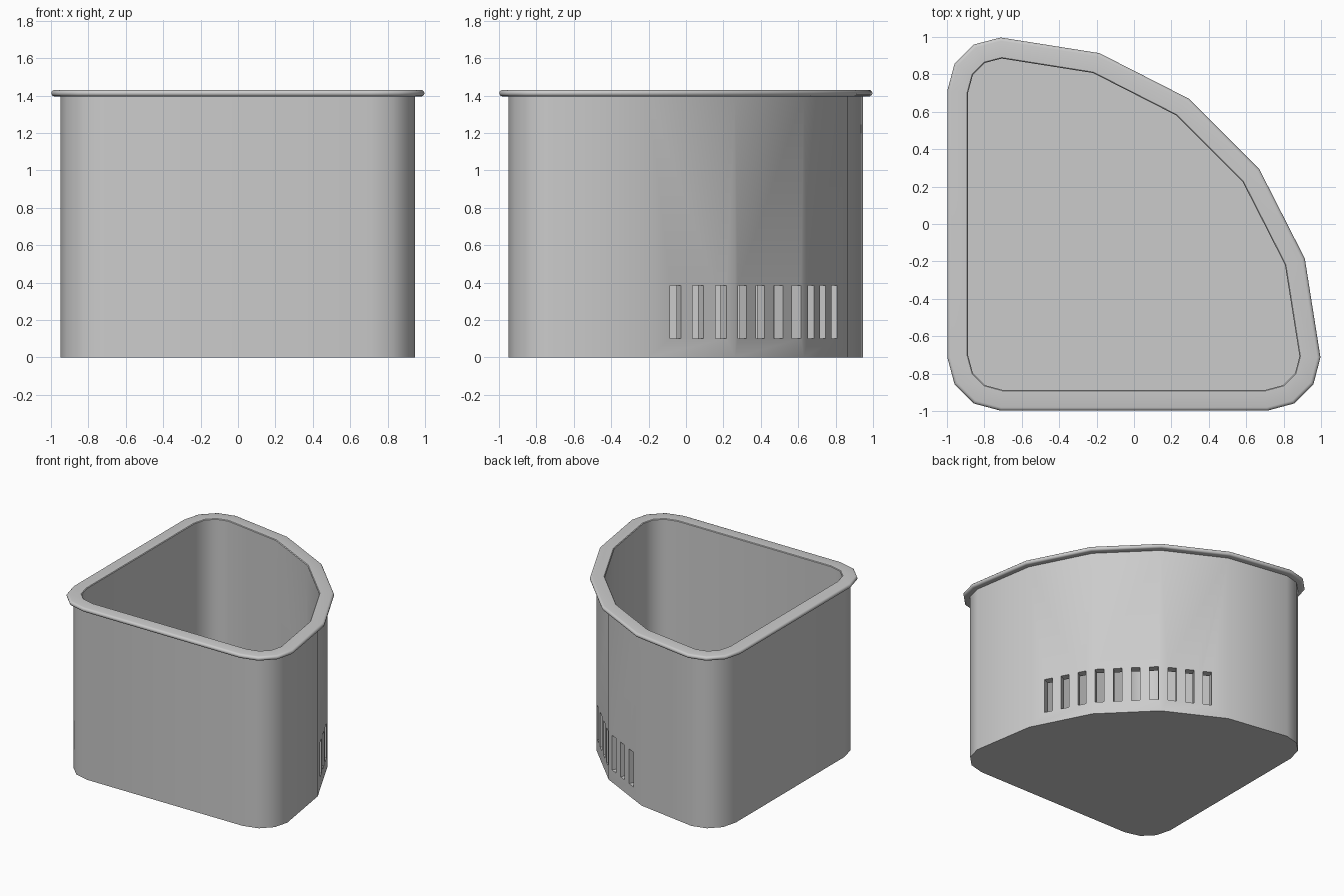
import bpy, bmesh, math
from mathutils import Vector, Matrix

if "Cube" in bpy.data.objects:
    bpy.data.objects.remove(bpy.data.objects["Cube"])

R_CORNER, R_ARC, C = 0.285, 1.71, 0.713


def base_outline():
    # quarter-round outline, counter-clockwise: three soft corners and one big 5-segment arc
    def arc(cx, cy, r, a0, a1, n):
        return [Vector((cx + r * math.cos(math.radians(a0 + (a1 - a0) * i / n)),
                        cy + r * math.sin(math.radians(a0 + (a1 - a0) * i / n))))
                for i in range(n + 1)]
    pts = arc(-C, -C, R_ARC, 0, 90, 5)
    pts += arc(-C, C, R_CORNER, 90, 180, 3)[1:]
    pts += arc(-C, -C, R_CORNER, 180, 270, 3)
    pts += arc(C, -C, R_CORNER, 270, 360, 3)[:-1]
    return pts


def inset(pts, d):
    # mitred inward offset
    out = []
    for i, p in enumerate(pts):
        e1 = (p - pts[i - 1]).normalized()
        e2 = (pts[(i + 1) % len(pts)] - p).normalized()
        n1, n2 = Vector((-e1.y, e1.x)), Vector((-e2.y, e2.x))
        out.append(p + (n1 + n2) * d / (1 + n1.dot(n2)))
    return out


def sweep(name, profile, closed):
    # profile = (inset, z) pairs carried around the outline
    bm = bmesh.new()
    outline = base_outline()
    rings = [[bm.verts.new((p.x, p.y, z)) for p in inset(outline, d)] for d, z in profile]
    n = len(outline)
    pairs = list(zip(rings, rings[1:])) + ([(rings[-1], rings[0])] if closed else [])
    for a, b in pairs:
        for i in range(n):
            j = (i + 1) % n
            bm.faces.new((a[i], a[j], b[j], b[i]))
    if not closed:
        bm.faces.new(rings[0])
        bm.faces.new(rings[-1])
    return finish(name, bm)


def finish(name, bm):
    bmesh.ops.recalc_face_normals(bm, faces=bm.faces)
    me = bpy.data.meshes.new(name)
    bm.to_mesh(me)
    bm.free()
    ob = bpy.data.objects.new(name, me)
    bpy.context.collection.objects.link(ob)
    return ob


def smooth(ob):
    bpy.ops.object.select_all(action='DESELECT')
    ob.select_set(True)
    bpy.context.view_layer.objects.active = ob
    bpy.ops.object.shade_smooth_by_angle(angle=math.radians(35))


# hollow bin with floor
body = sweep("bin_body", [(0.05, 0), (0.05, 1.40), (0.11, 1.40), (0.11, 0.06)], False)

# rolled rim
z0, r = 1.395, 0.0175
outer = [(r - r * math.cos(math.radians(a)), z0 + r + r * math.sin(math.radians(a)))
         for a in range(-90, 91, 30)]
rim = sweep("rim", outer + [(0.105, z0 + 2 * r), (0.11, z0 + 2 * r - 0.005), (0.11, z0)], True)

# row of ten vent slots through the curved wall
bm = bmesh.new()
for i in range(10):
    a = math.radians(45 + (i - 4.5) * 4.77)
    m = (Matrix.Translation((-C, -C, 0.243)) @ Matrix.Rotation(a, 4, 'Z')
         @ Matrix.Translation((1.62, 0, 0)) @ Matrix.Diagonal((0.3, 0.066, 0.285, 1)))
    bmesh.ops.create_cube(bm, size=1, matrix=m)
cutter = finish("slot_cutter", bm)
cutter.hide_render = True
cutter.hide_viewport = True

mod = body.modifiers.new("vent_slots", 'BOOLEAN')
mod.operation = 'DIFFERENCE'
mod.solver = 'EXACT'
mod.object = cutter
bpy.context.view_layer.objects.active = body
bpy.ops.object.modifier_apply(modifier=mod.name)
bpy.data.objects.remove(cutter)

smooth(body)
smooth(rim)
